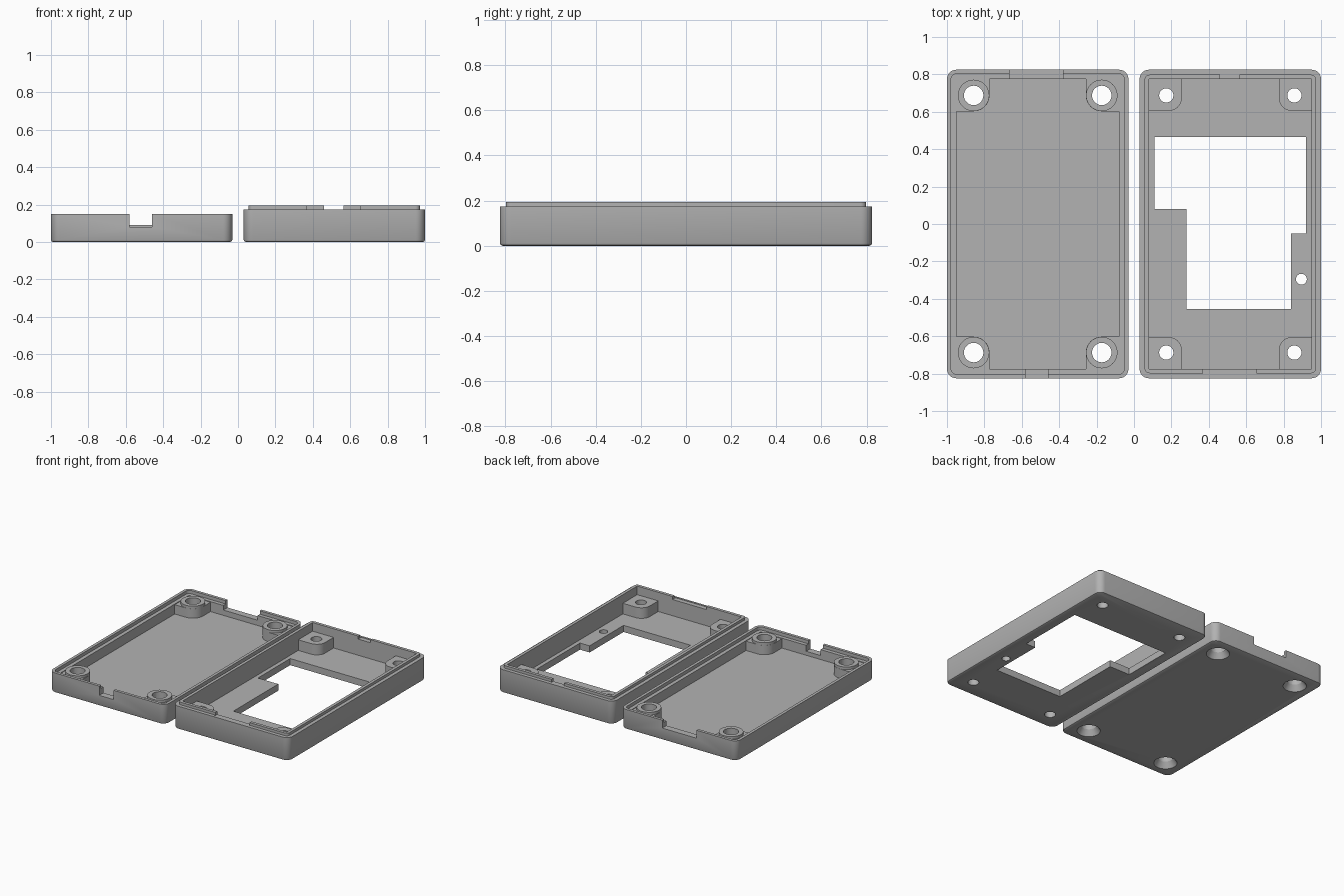
import bpy, bmesh, math

if "Cube" in bpy.data.objects:
    bpy.data.objects.remove(bpy.data.objects["Cube"])

grey = bpy.data.materials.new("grey plastic")
grey.diffuse_color = (0.45, 0.45, 0.45, 1)
grey.use_nodes = True
grey.node_tree.nodes["Principled BSDF"].inputs["Base Color"].default_value = grey.diffuse_color


def loft(name, sections):
    """Closed solid through stacked outlines: [(points, z), ...]"""
    bm = bmesh.new()
    rings = [[bm.verts.new((x, y, z)) for x, y in pts] for pts, z in sections]
    n = len(rings[0])
    bm.faces.new(rings[0])
    bm.faces.new(rings[-1])
    for a, b in zip(rings, rings[1:]):
        for i in range(n):
            j = (i + 1) % n
            bm.faces.new((a[i], a[j], b[j], b[i]))
    bmesh.ops.recalc_face_normals(bm, faces=bm.faces)
    me = bpy.data.meshes.new(name)
    bm.to_mesh(me)
    bm.free()
    me.materials.append(grey)
    ob = bpy.data.objects.new(name, me)
    bpy.context.collection.objects.link(ob)
    return ob


def rect(x0, x1, y0, y1, radii=0.0, steps=8):
    """Rectangle outline; radii for the corners ++, -+, --, +-"""
    if not isinstance(radii, (tuple, list)):
        radii = [radii] * 4
    pts = []
    for k, (cx, cy, sx, sy) in enumerate([(x1, y1, 1, 1), (x0, y1, -1, 1),
                                          (x0, y0, -1, -1), (x1, y0, 1, -1)]):
        r = radii[k]
        if r == 0:
            pts.append((cx, cy))
            continue
        for i in range(steps + 1):
            a = math.pi / 2 * (k + i / steps)
            pts.append((cx - sx * r + r * math.cos(a), cy - sy * r + r * math.sin(a)))
    return pts


def circle(x, y, r, n=40):
    return [(x + r * math.cos(2 * math.pi * i / n), y + r * math.sin(2 * math.pi * i / n))
            for i in range(n)]


def prism(pts, z0, z1):
    return loft("helper", [(pts, z0), (pts, z1)])


def combine(ob, tool, op):
    """Boolean the tool into the part, then discard the tool"""
    m = ob.modifiers.new("bool", 'BOOLEAN')
    m.operation, m.solver, m.object = op, 'EXACT', tool
    dg = bpy.context.evaluated_depsgraph_get()
    me = bpy.data.meshes.new_from_object(ob.evaluated_get(dg))
    ob.modifiers.clear()
    ob.data = me
    bpy.data.objects.remove(tool)


def cut(ob, pts, z0, z1):
    combine(ob, prism(pts, z0, z1), 'DIFFERENCE')


def add(ob, pts, z0, z1):
    combine(ob, prism(pts, z0, z1), 'UNION')


W, Y = 0.485, 0.825      # half width and half length of each half
WALL, FLOOR = 0.05, 0.05
SX, SY = 0.3425, 0.6875  # screw positions from each centre


def footprint(cx, inset, r):
    return rect(cx - W + inset, cx + W - inset, -Y + inset, Y - inset, r)


def shell(name, cx, top):
    """Outer body with a softened bottom edge"""
    return loft(name, [(footprint(cx, 0.012, 0.038), 0), (footprint(cx, 0.004, 0.046), 0.004),
                       (footprint(cx, 0, 0.05), 0.012), (footprint(cx, 0, 0.05), top)])


def corner_block(cx, sx, sy, reach, r):
    """Outline of a corner block, rounded toward the middle of the tray"""
    xs = sorted((cx + sx * (W - 0.04), cx + sx * (SX - reach)))
    ys = sorted((sy * (Y - 0.04), sy * (SY - reach)))
    radii = [r if (sx, sy) == c else 0 for c in ((-1, -1), (1, -1), (1, 1), (-1, 1))]
    return rect(*xs, *ys, radii)


corners = [(sx, sy) for sx in (-1, 1) for sy in (-1, 1)]

# Base tray: stepped rim, round screw bosses, countersunk holes
cx = -0.515
base = shell("base_tray", cx, 0.15)
cut(base, footprint(cx, WALL, 0), FLOOR, 0.3)
cut(base, footprint(cx, 0.022, 0.03), 0.125, 0.3)
for sx, sy in corners:
    x, y = cx + sx * SX, sy * SY
    add(base, corner_block(cx, sx, sy, 0.085, 0.085), 0.03, 0.12)
    add(base, circle(x, y, 0.084), 0.035, 0.14)
    cut(base, circle(x, y, 0.052), -0.1, 0.3)
    sink = loft("helper", [(circle(x, y, 0.09), -0.01), (circle(x, y, 0.08), 0.0),
                           (circle(x, y, 0.05), 0.045)])
    combine(base, sink, 'DIFFERENCE')
# Cable notches in the end walls
cut(base, rect(-0.58, -0.46, -0.9, -0.77), 0.08, 0.3)
cut(base, rect(-0.665, -0.38, 0.77, 0.9), 0.09, 0.3)

# Cover: raised lip, square corner blocks, display opening
cx = 0.515
cover = shell("display_cover", cx, 0.175)
add(cover, footprint(cx, 0.027, 0.025), 0.1, 0.195)
cut(cover, footprint(cx, WALL, 0), FLOOR, 0.3)
for sx, sy in corners:
    add(cover, corner_block(cx, sx, sy, 0.083, 0.07), 0.03, 0.13)
    cut(cover, circle(cx + sx * SX, sy * SY, 0.038, 32), -0.1, 0.3)
cut(cover, [(0.11, 0.465), (0.11, 0.08), (0.28, 0.08), (0.28, -0.455),
            (0.84, -0.455), (0.84, -0.05), (0.92, -0.05), (0.92, 0.465)], -0.1, 0.1)
cut(cover, circle(0.895, -0.295, 0.029, 32), -0.1, 0.1)
# Gaps in the lip that face the cable notches
cut(cover, rect(0.37, 0.655, -0.81, -0.77), 0.172, 0.3)
cut(cover, rect(0.46, 0.565, 0.77, 0.81), 0.172, 0.3)

# Smooth the rounded corners, keep the edges crisp
for ob in (base, cover):
    bpy.ops.object.select_all(action='DESELECT')
    ob.select_set(True)
    bpy.context.view_layer.objects.active = ob
    bpy.ops.object.shade_smooth_by_angle(angle=math.radians(30))
